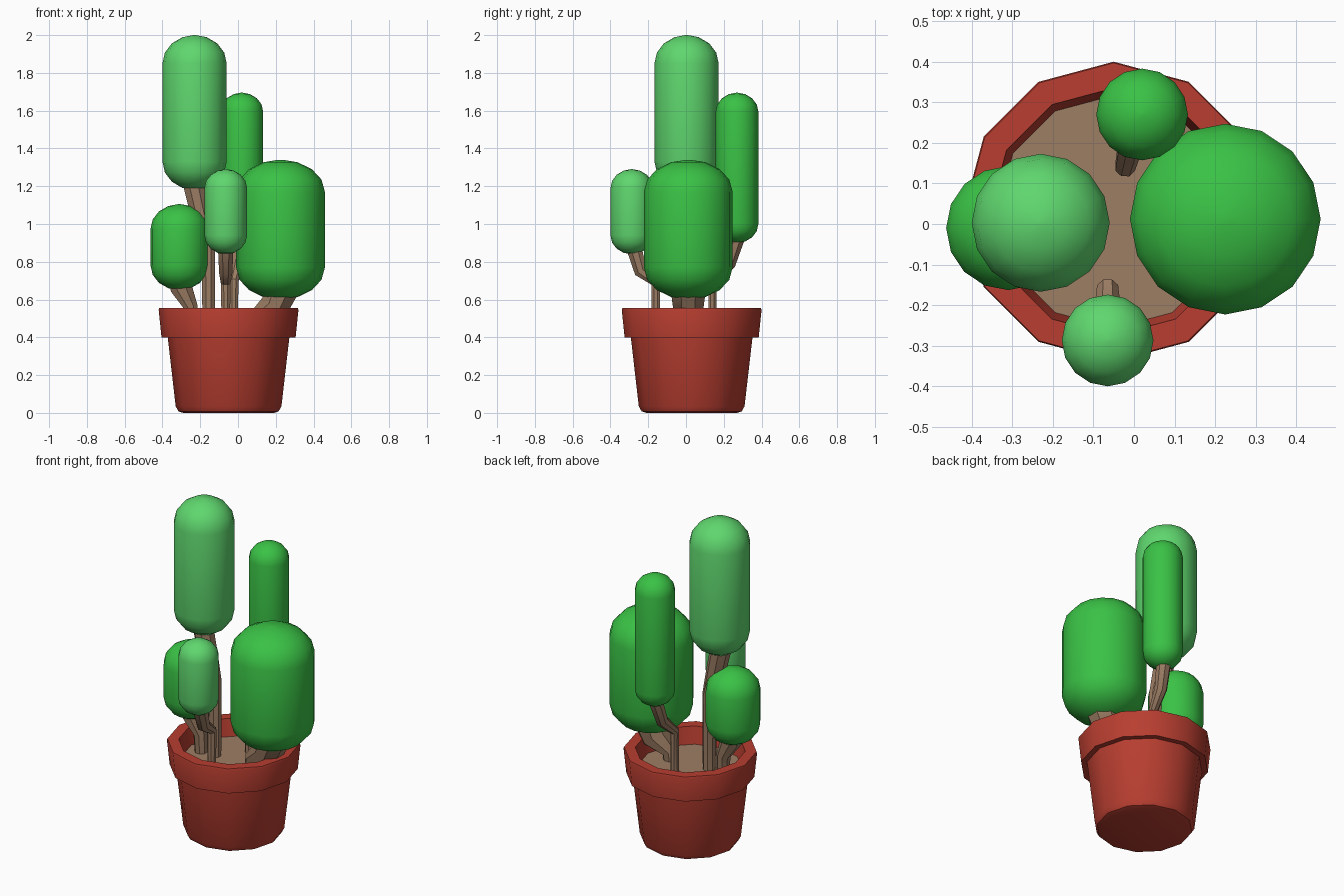
import bpy, bmesh, math
from mathutils import Vector

if "Cube" in bpy.data.objects:
    bpy.data.objects.remove(bpy.data.objects["Cube"])


def material(name, rgb):
    m = bpy.data.materials.new(name)
    m.diffuse_color = (*rgb, 1)
    m.use_nodes = True
    m.node_tree.nodes["Principled BSDF"].inputs["Base Color"].default_value = m.diffuse_color
    return m


GREEN = material("cactus green", (0.042, 0.54, 0.06))
LIGHT = material("light cactus green", (0.115, 0.68, 0.157))
TERRA = material("terracotta", (0.48, 0.048, 0.03))
BROWN = material("soil brown", (0.34, 0.21, 0.13))


def finish(bm, name, mat, angle):
    bmesh.ops.recalc_face_normals(bm, faces=bm.faces)
    me = bpy.data.meshes.new(name)
    bm.to_mesh(me)
    bm.free()
    ob = bpy.data.objects.new(name, me)
    bpy.context.collection.objects.link(ob)
    me.materials.append(mat)
    bpy.ops.object.select_all(action='DESELECT')
    bpy.context.view_layer.objects.active = ob
    ob.select_set(True)
    bpy.ops.object.shade_smooth_by_angle(angle=math.radians(angle))
    return ob


def skin(bm, rings):
    # bridge successive rings of equal size and close both ends
    n = len(rings[0])
    for a, b in zip(rings, rings[1:]):
        for i in range(n):
            j = (i + 1) % n
            bm.faces.new((a[i], a[j], b[j], b[i]))
    bm.faces.new(rings[0])
    bm.faces.new(rings[-1])


def lathe(name, profile, cx, cy, sides, mat, angle=50):
    bm = bmesh.new()
    rings = []
    for r, z in profile:
        rings.append([bm.verts.new((cx + r * math.cos(2 * math.pi * i / sides),
                                    cy + r * math.sin(2 * math.pi * i / sides), z))
                      for i in range(sides)])
    skin(bm, rings)
    return finish(bm, name, mat, angle)


def pad(name, cx, cy, r, z0, z1, cap, mat):
    # upright capsule with flattened round ends
    arc = [(math.cos(t), math.sin(t)) for t in
           [math.radians(a) for a in (0, 22.5, 45, 67.5, 87)]]
    prof = [(r * c, z0 + cap - cap * s) for c, s in reversed(arc)]
    prof += [(r * c, z1 - cap + cap * s) for c, s in arc]
    return lathe(name, prof, cx, cy, 16, mat)


def stem(name, points, sides=8):
    # tapered bent tube through (x, y, z, radius) points
    bm = bmesh.new()
    ps = [Vector(p[:3]) for p in points]
    rings = []
    for k, p in enumerate(ps):
        d = Vector((0, 0, 0))
        if k > 0:
            d += (p - ps[k - 1]).normalized()
        if k < len(ps) - 1:
            d += (ps[k + 1] - p).normalized()
        q = Vector((0, 0, 1)).rotation_difference(d.normalized())
        rings.append([bm.verts.new(p + q @ Vector((points[k][3] * math.cos(t),
                                                   points[k][3] * math.sin(t), 0)))
                      for t in [2 * math.pi * (i + 0.5) / sides for i in range(sides)]])
    skin(bm, rings)
    return finish(bm, name, BROWN, 40)


# pot and soil
PX, PY = -0.05, 0.03
lathe("pot", [(0.24, 0), (0.265, 0.008), (0.28, 0.035), (0.322, 0.40), (0.355, 0.40),
              (0.37, 0.545), (0.367, 0.555), (0.305, 0.555), (0.285, 0.44)],
      PX, PY, 12, TERRA, 40)
lathe("soil", [(0.285, 0.43), (0.287, 0.452)], PX, PY, 12, BROWN, 30)

# cactus pads
pad("tall_pad", -0.23, 0.003, 0.17, 1.18, 2.0, 0.15, LIGHT)
pad("large_pad", 0.225, 0.012, 0.235, 0.6, 1.34, 0.17, GREEN)
pad("back_pad", 0.02, 0.27, 0.113, 0.90, 1.695, 0.1, GREEN)
pad("front_pad", -0.065, -0.287, 0.113, 0.84, 1.29, 0.1, LIGHT)
pad("left_pad", -0.31, -0.01, 0.153, 0.65, 1.105, 0.13, GREEN)

# stems
stem("tall_stem", [(-0.155, 0, 0.43, 0.035), (-0.157, 0, 0.9, 0.04),
                   (-0.20, 0, 1.05, 0.055), (-0.24, 0, 1.23, 0.06)])
stem("large_stem", [(0.09, 0.012, 0.43, 0.045), (0.095, 0.012, 0.495, 0.05),
                    (0.19, 0.012, 0.56, 0.085), (0.23, 0.012, 0.66, 0.1)])
stem("back_stem", [(-0.022, 0.14, 0.43, 0.023), (-0.022, 0.14, 0.70, 0.026),
                   (0.0, 0.23, 0.79, 0.036), (0.018, 0.28, 0.95, 0.043)])
stem("front_stem", [(-0.065, -0.16, 0.43, 0.023), (-0.065, -0.16, 0.69, 0.028),
                    (-0.065, -0.24, 0.75, 0.038), (-0.065, -0.28, 0.89, 0.045)])
stem("left_stem", [(-0.245, -0.005, 0.43, 0.035), (-0.25, -0.005, 0.56, 0.04),
                   (-0.30, -0.008, 0.66, 0.062), (-0.31, -0.01, 0.72, 0.065)])
